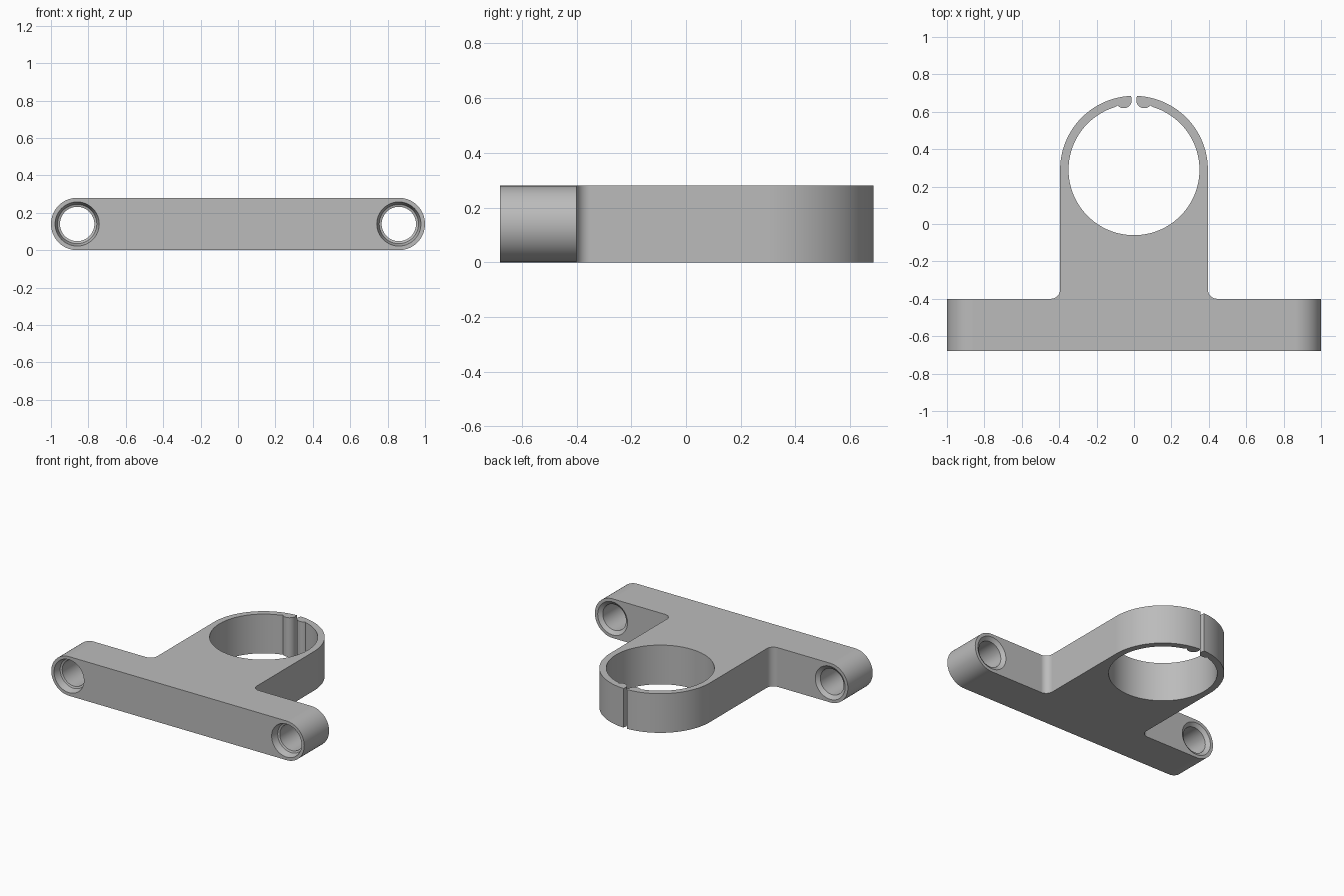
import bpy, bmesh
from math import sin, cos, radians, acos, degrees
from mathutils import Vector

old = bpy.data.objects.get("Cube")
if old:
    bpy.data.objects.remove(old, do_unlink=True)

HEIGHT = 0.28
HOLE_X = 0.86
MID_Z = HEIGHT / 2
FRONT_Y, BACK_Y = -0.68, -0.40
RING_Y, RING_OUT, RING_IN = 0.29, 0.395, 0.35

grey = bpy.data.materials.new("light grey")
grey.use_nodes = True
colour = (0.5, 0.5, 0.5, 1)
grey.diffuse_color = colour
grey.node_tree.nodes["Principled BSDF"].inputs["Base Color"].default_value = colour


def arc(cx, cy, r, start, end, steps):
    """Points on an arc, angles in degrees."""
    angles = [radians(start + (end - start) * i / steps) for i in range(steps + 1)]
    return [(cx + r * cos(a), cy + r * sin(a)) for a in angles]


def prism(name, points, direction):
    """Closed solid from a planar outline pushed along a direction."""
    bm = bmesh.new()
    face = bm.faces.new([bm.verts.new(p) for p in points])
    grown = bmesh.ops.extrude_face_region(bm, geom=[face])["geom"]
    moved = [v for v in grown if isinstance(v, bmesh.types.BMVert)]
    bmesh.ops.translate(bm, verts=moved, vec=Vector(direction))
    bmesh.ops.recalc_face_normals(bm, faces=bm.faces)
    return finish(name, bm)


def finish(name, bm):
    mesh = bpy.data.meshes.new(name)
    bm.to_mesh(mesh)
    bm.free()
    mesh.materials.append(grey)
    obj = bpy.data.objects.new(name, mesh)
    bpy.context.collection.objects.link(obj)
    return obj


def turned(name, cx, profile, steps=64):
    """Solid of revolution about a front-to-back axis from (radius, y) pairs."""
    bm = bmesh.new()
    rings = [[bm.verts.new((x, y, z)) for x, z in arc(cx, MID_Z, r, 0, 360, steps)[:-1]]
             for r, y in profile]
    for a, b in zip(rings, rings[1:]):
        for i in range(steps):
            j = (i + 1) % steps
            bm.faces.new((a[i], a[j], b[j], b[i]))
    bm.faces.new(rings[0])
    bm.faces.new(rings[-1])
    bmesh.ops.recalc_face_normals(bm, faces=bm.faces)
    return finish(name, bm)


def cut(target, cutter, operation):
    mod = target.modifiers.new("cut", "BOOLEAN")
    mod.operation, mod.solver, mod.object = operation, "EXACT", cutter
    cutter.hide_render = True
    bpy.context.view_layer.objects.active = target
    bpy.ops.object.modifier_apply(modifier=mod.name)
    bpy.data.objects.remove(cutter, do_unlink=True)


# Plan outline, one half: bar, fillet, arm, ring, rounded clip lip, ring bore
tip = degrees(acos(0.015 / RING_OUT))
lip_end = degrees(acos(0.1 / RING_IN))
half = [(1.1, FRONT_Y), (1.1, BACK_Y)]
half += arc(0.445, -0.35, 0.05, 270, 180, 10)
half += arc(0, RING_Y, RING_OUT, 0, tip, 40)
half += arc(0.055, 0.662, 0.043, 160, 320, 18)
half += arc(0, RING_Y, RING_IN, lip_end, -90, 64)
outline = half + [(-x, y) for x, y in reversed(half[:-1])]
bracket = prism("clamp_bracket", [(x, y, -0.1) for x, y in outline], (0, 0, 0.5))

# Rounded bar ends come from a long stadium section shared by the whole bracket
stadium = arc(HOLE_X, MID_Z, MID_Z, -90, 90, 32) + arc(-HOLE_X, MID_Z, MID_Z, 90, 270, 32)
section = prism("end_rounding", [(x, -1, z) for x, z in stadium], (0, 2, 0))
cut(bracket, section, "INTERSECT")

# Screw holes with flared mouths front and back
bore = [(0.118, FRONT_Y - 0.05), (0.118, FRONT_Y), (0.105, FRONT_Y + 0.05),
        (0.092, FRONT_Y + 0.055), (0.092, BACK_Y - 0.02), (0.118, BACK_Y),
        (0.118, BACK_Y + 0.03)]
for side in (-1, 1):
    cut(bracket, turned("screw_hole", side * HOLE_X, bore), "DIFFERENCE")

# Smooth curves, crisp edges, flat faces kept flat
bpy.ops.object.select_all(action="DESELECT")
bracket.select_set(True)
bpy.context.view_layer.objects.active = bracket
bpy.ops.object.shade_smooth_by_angle(angle=radians(30))
weighted = bracket.modifiers.new("weighted normals", "WEIGHTED_NORMAL")
weighted.keep_sharp = True
